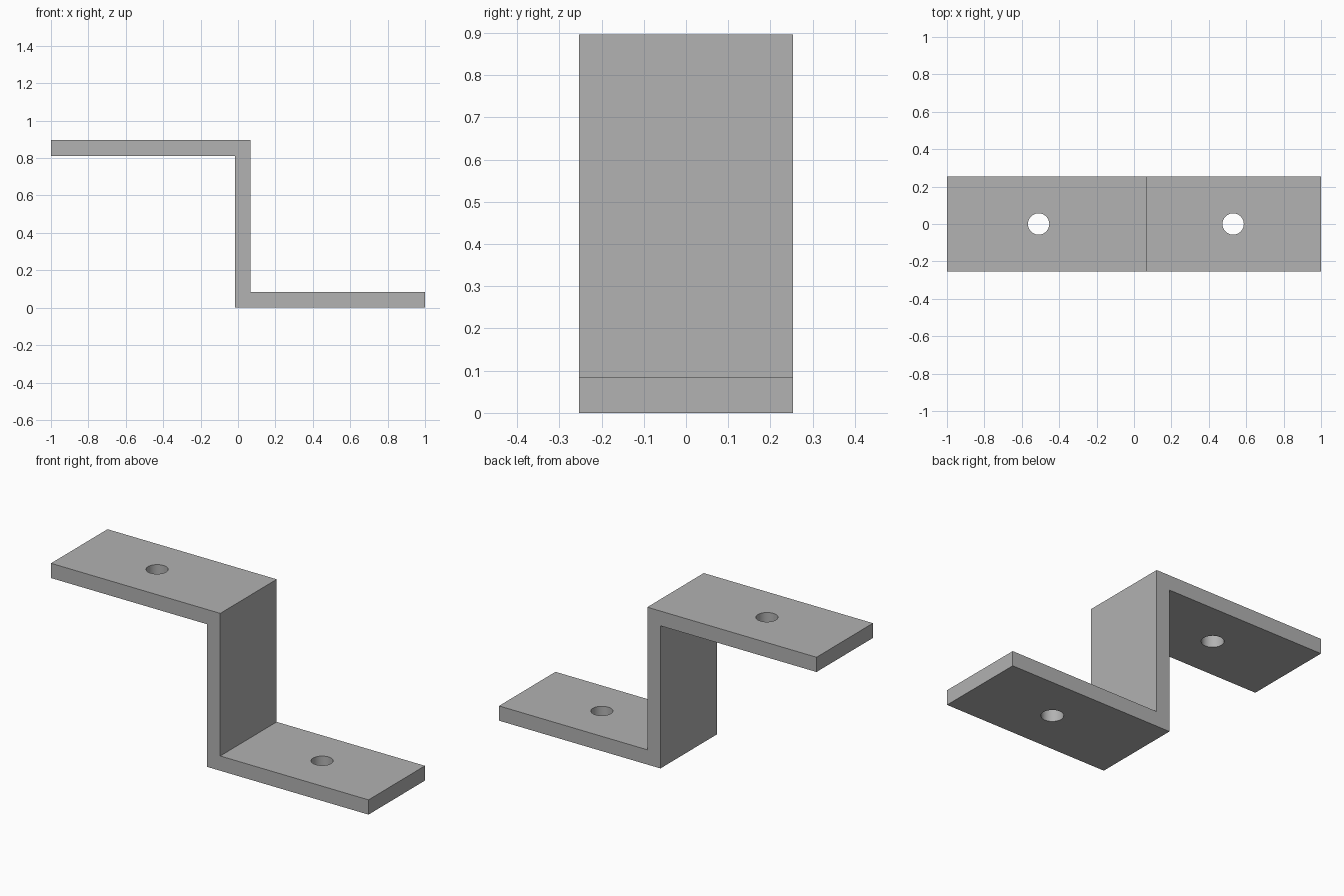
import bpy
import bmesh
import math

cube = bpy.data.objects.get("Cube")
if cube:
    bpy.data.objects.remove(cube, do_unlink=True)

HALF_WIDTH = 0.254
HEIGHT = 0.896
THICK = 0.084
WEB_LEFT, WEB_RIGHT = -0.017, 0.066
HOLE_RADIUS = 0.057
HOLES = {"upper": (-0.51, HEIGHT - THICK / 2), "lower": (0.53, THICK / 2)}

# Plain grey metal
metal = bpy.data.materials.new("grey metal")
metal.use_nodes = True
grey = (0.445, 0.445, 0.445, 1)
metal.diffuse_color = grey
metal.node_tree.nodes["Principled BSDF"].inputs["Base Color"].default_value = grey

# Z-shaped profile, extruded across the width
profile = [
    (-1, HEIGHT - THICK), (WEB_LEFT, HEIGHT - THICK), (WEB_LEFT, 0), (1, 0),
    (1, THICK), (WEB_RIGHT, THICK), (WEB_RIGHT, HEIGHT), (-1, HEIGHT),
]
bm = bmesh.new()
face = bm.faces.new([bm.verts.new((x, -HALF_WIDTH, z)) for x, z in profile])
side = bmesh.ops.extrude_face_region(bm, geom=[face])
moved = [v for v in side["geom"] if isinstance(v, bmesh.types.BMVert)]
bmesh.ops.translate(bm, verts=moved, vec=(0, 2 * HALF_WIDTH, 0))
bmesh.ops.recalc_face_normals(bm, faces=bm.faces)
mesh = bpy.data.meshes.new("z_bracket")
bm.to_mesh(mesh)
bm.free()
mesh.materials.append(metal)
bracket = bpy.data.objects.new("z_bracket", mesh)
bpy.context.collection.objects.link(bracket)

# Bolt hole through each flange
for name, (x, z) in HOLES.items():
    bpy.ops.mesh.primitive_cylinder_add(
        vertices=48, radius=HOLE_RADIUS, depth=THICK * 3, location=(x, 0, z))
    cutter = bpy.context.object
    cutter.name = name + "_hole_cutter"
    cutter.hide_render = True
    cutter.data.materials.append(metal)
    cut = bracket.modifiers.new(name + "_hole", "BOOLEAN")
    cut.operation = "DIFFERENCE"
    cut.solver = "EXACT"
    cut.object = cutter
    bpy.ops.object.select_all(action="DESELECT")
    bracket.select_set(True)
    bpy.context.view_layer.objects.active = bracket
    bpy.ops.object.modifier_apply(modifier=cut.name)
    bpy.data.objects.remove(cutter, do_unlink=True)

# Round hole walls, crisp edges
bpy.ops.object.shade_smooth_by_angle(angle=math.radians(30))
